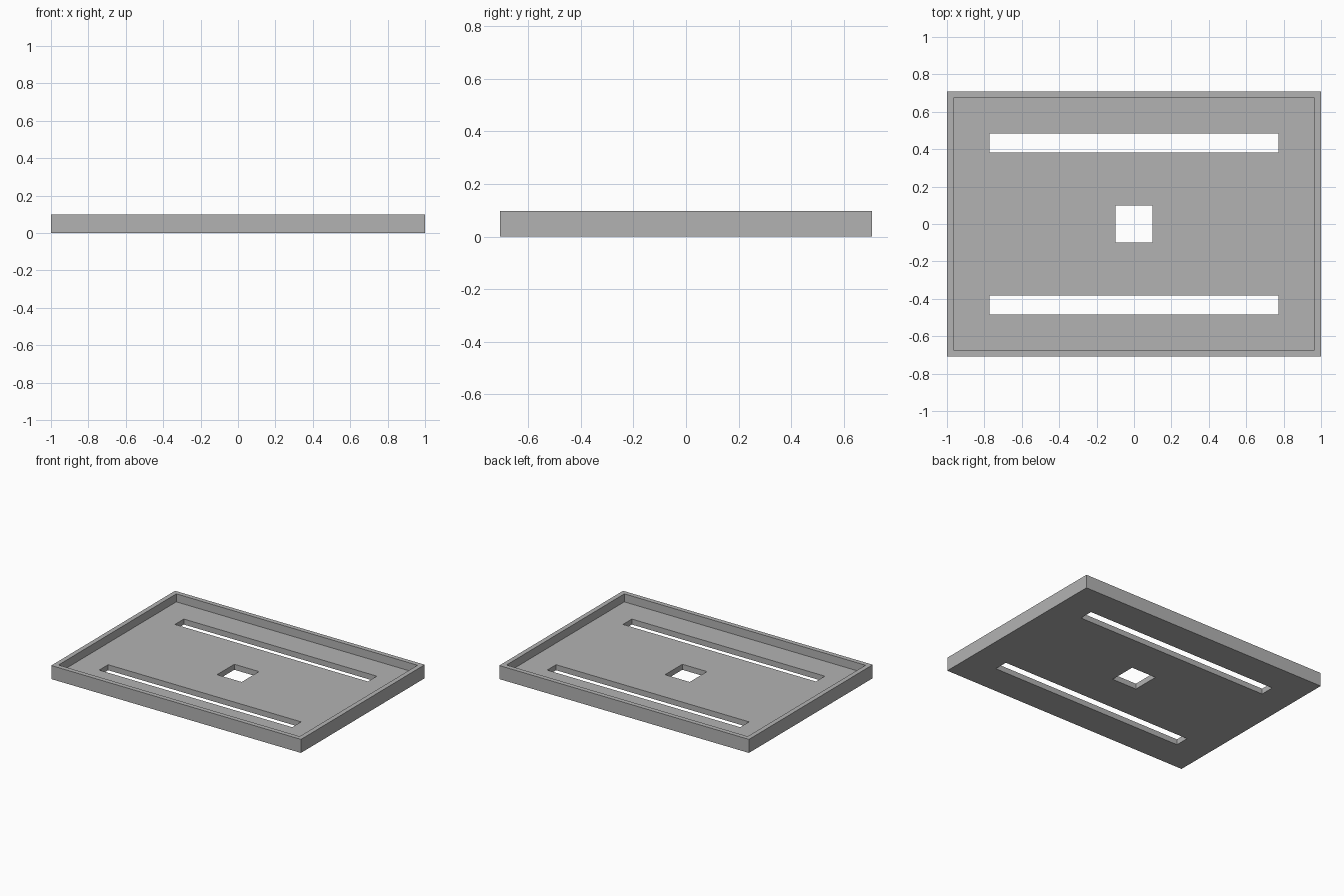
import bpy

default = bpy.data.objects.get("Cube")
if default:
    bpy.data.objects.remove(default, do_unlink=True)

WIDTH, DEPTH, HEIGHT = 2.0, 1.416, 0.098
RIM, FLOOR = 0.034, 0.04

grey = bpy.data.materials.new("plain grey")
grey.use_nodes = True
colour = (0.45, 0.45, 0.45, 1)
grey.diffuse_color = colour
grey.node_tree.nodes["Principled BSDF"].inputs["Base Color"].default_value = colour


def box(name, size, centre):
    """Add a flat-shaded box with its scale applied."""
    bpy.ops.mesh.primitive_cube_add(size=1, location=centre)
    obj = bpy.context.object
    obj.name = name
    obj.scale = size
    bpy.ops.object.transform_apply(location=True, rotation=True, scale=True)
    obj.data.materials.append(grey)
    return obj


# Solid slab for the tray
tray = box("tray", (WIDTH, DEPTH, HEIGHT), (0, 0, HEIGHT / 2))

# Recess inside the rim, central square hole, and a long slot on each side
cutters = [
    box("recess_cutter", (WIDTH - 2 * RIM, DEPTH - 2 * RIM, HEIGHT),
        (0, 0, FLOOR + HEIGHT / 2)),
    box("square_hole_cutter", (0.198, 0.198, 1), (0, 0, 0)),
]
for side, y in (("front", -0.433), ("back", 0.433)):
    cutters.append(box(side + "_slot_cutter", (1.546, 0.102, 1), (0, y, 0)))

# Cut each shape out of the slab, then discard the cutter
bpy.ops.object.select_all(action='DESELECT')
tray.select_set(True)
bpy.context.view_layer.objects.active = tray
for cutter in cutters:
    cutter.hide_render = True
    cut = tray.modifiers.new(cutter.name, 'BOOLEAN')
    cut.operation = 'DIFFERENCE'
    cut.solver = 'EXACT'
    cut.object = cutter
    bpy.ops.object.modifier_apply(modifier=cut.name)
    bpy.data.objects.remove(cutter, do_unlink=True)
